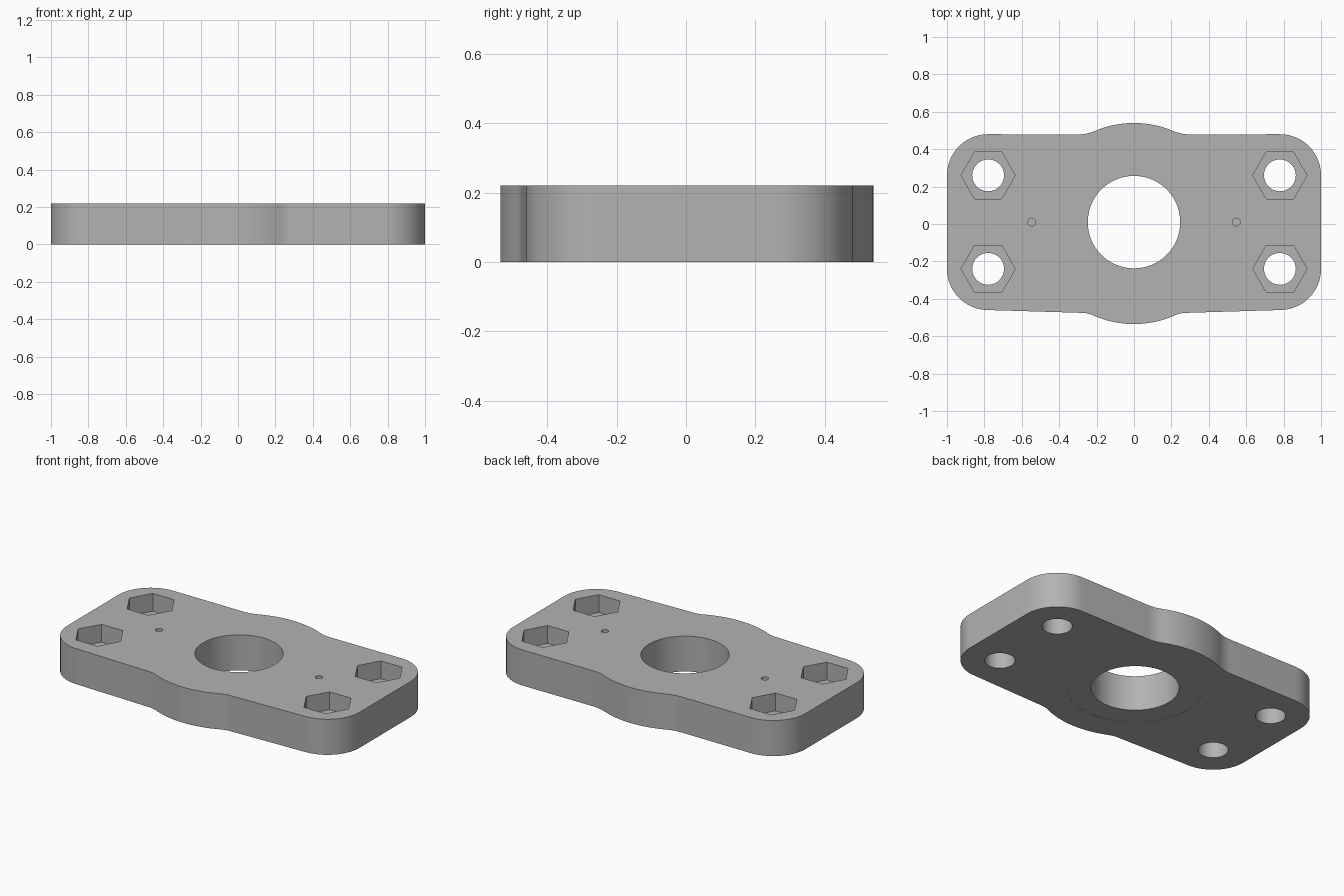
import bpy
import bmesh
from math import sin, cos, pi, atan2, hypot

if "Cube" in bpy.data.objects:
    bpy.data.objects.remove(bpy.data.objects["Cube"], do_unlink=True)

HEIGHT = 0.22
BUMP_Y, BUMP_R = 0.0025, 0.5375
BOLT_X, BOLT_R = 0.78, 0.22
BORE_Y = 0.01

steel = bpy.data.materials.new("grey metal")
steel.use_nodes = True
grey = (0.45, 0.45, 0.45, 1)
steel.diffuse_color = grey
steel.node_tree.nodes["Principled BSDF"].inputs["Base Color"].default_value = grey


def arc(cx, cy, r, start, end, steps):
    return [(cx + r * cos(start + (end - start) * i / steps),
             cy + r * sin(start + (end - start) * i / steps)) for i in range(steps + 1)]


def prism(name, outline, bottom, top):
    bm = bmesh.new()
    base = bm.faces.new([bm.verts.new((x, y, bottom)) for x, y in outline])
    extruded = bmesh.ops.extrude_face_region(bm, geom=[base])["geom"]
    bmesh.ops.translate(bm, vec=(0, 0, top - bottom),
                        verts=[v for v in extruded if isinstance(v, bmesh.types.BMVert)])
    bmesh.ops.recalc_face_normals(bm, faces=bm.faces)
    mesh = bpy.data.meshes.new(name)
    bm.to_mesh(mesh)
    bm.free()
    mesh.materials.append(steel)
    obj = bpy.data.objects.new(name, mesh)
    bpy.context.collection.objects.link(obj)
    return obj


def polygon(cx, cy, r, sides):
    return arc(cx, cy, r, 0, 2 * pi, sides)[:-1]


def half_edge(side, flat, fillet_x):
    """Right half of a long edge, from the corner inward to the bump's crest."""
    drop = flat - side * BUMP_Y
    r = (fillet_x ** 2 + drop ** 2 - BUMP_R ** 2) / (2 * (BUMP_R - drop))
    angle = atan2(drop + r, fillet_x)
    fillet = arc(fillet_x, flat + r, r, -pi / 2, angle - pi, 8)
    crest = arc(0, side * BUMP_Y, BUMP_R, angle, pi / 2, 14)[1:]
    return [(x, side * y) for x, y in fillet + crest]


# Plate outline: rounded corners, blended bumps on both long edges
back = arc(BOLT_X, 0.26, BOLT_R, 0, pi / 2, 20) + half_edge(1, 0.479, 0.30)
front = arc(BOLT_X, -0.24, BOLT_R, 0, -pi / 2, 20) + half_edge(-1, 0.475, 0.28)
right = front[::-1] + back
left = [(-x, y) for x, y in right[1:-1]][::-1]
plate = prism("mounting_plate", right + left, 0, HEIGHT)

# Centre bore with a hairline relief ring on the underside
cutters = [prism("bore_cutter", polygon(0, BORE_Y, 0.247, 96), -0.1, 0.4),
           prism("relief_cutter", polygon(0, BORE_Y, 0.38, 96), -0.1, 0.001)]

# Bolt holes with hexagonal nut pockets, and small blind dimples
for side in (-1, 1):
    for y in (-0.24, 0.26):
        cutters.append(prism("bolt_cutter", polygon(side * BOLT_X, y, 0.085, 48), -0.1, 0.4))
        cutters.append(prism("nut_cutter", polygon(side * BOLT_X, y, 0.145, 6), 0.11, 0.4))
    cutters.append(prism("dimple_cutter", polygon(side * 0.547, BORE_Y, 0.021, 24), 0.12, 0.4))

bpy.context.view_layer.objects.active = plate
for cutter in cutters:
    mod = plate.modifiers.new("cut", "BOOLEAN")
    mod.operation = "DIFFERENCE"
    mod.solver = "EXACT"
    mod.object = cutter
    bpy.ops.object.modifier_apply(modifier=mod.name)
    bpy.data.objects.remove(cutter, do_unlink=True)

# Smooth the curved walls, keep the rims sharp
bpy.ops.object.select_all(action="DESELECT")
plate.select_set(True)
bpy.ops.object.shade_smooth_by_angle(angle=pi / 6)
